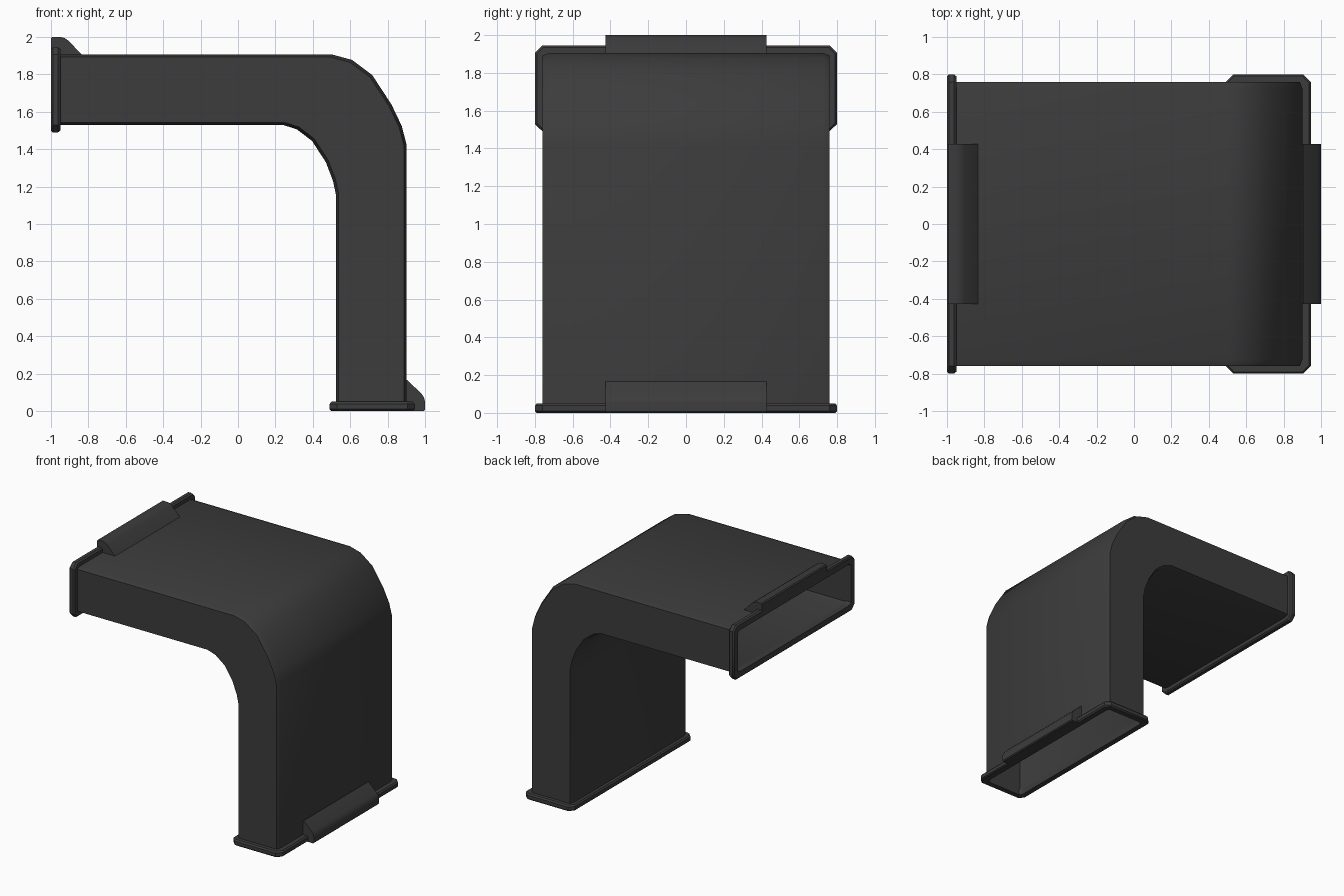
import bpy, bmesh

if "Cube" in bpy.data.objects:
    bpy.data.objects.remove(bpy.data.objects["Cube"])

HALF_W = 0.76            # half width of the duct
LOW, HIGH = 1.53, 1.905  # inner and outer wall heights at each mouth


def finish(name, bm):
    bmesh.ops.recalc_face_normals(bm, faces=bm.faces)
    mesh = bpy.data.meshes.new(name)
    bm.to_mesh(mesh)
    bm.free()
    ob = bpy.data.objects.new(name, mesh)
    bpy.context.collection.objects.link(ob)
    mat = bpy.data.materials.get("dark_plastic") or bpy.data.materials.new("dark_plastic")
    mat.diffuse_color = (0.045, 0.045, 0.045, 1)
    mat.use_nodes = True
    mat.node_tree.nodes["Principled BSDF"].inputs["Base Color"].default_value = mat.diffuse_color
    mesh.materials.append(mat)
    bpy.ops.object.select_all(action='DESELECT')
    ob.select_set(True)
    bpy.context.view_layer.objects.active = ob
    bpy.ops.object.shade_smooth_by_angle(angle=0.56)
    return ob


def section(w, lo, hi, c):
    """Rectangle with chamfered corners as (y, height) points."""
    return [(-w, lo + c), (-w + c, lo), (w - c, lo), (w, lo + c),
            (w, hi - c), (w - c, hi), (-w + c, hi), (-w, hi - c)]


def loft(bm, loops, closed):
    rings = [[bm.verts.new(p) for p in loop] for loop in loops]
    pairs = list(zip(rings, rings[1:])) + ([(rings[-1], rings[0])] if closed else [])
    for a, b in pairs:
        n = len(a)
        for i in range(n):
            j = (i + 1) % n
            bm.faces.new((a[i], a[j], b[j], b[i]))
    return rings


def place(vertical, d, y, h):
    """d = depth from the mouth, h = height away from the wall side."""
    return (h - 1, y, d) if vertical else (d - 1, y, h)


# Hollow elbow duct: paired outer and inner outline points, outside then inside
outer = [(-0.995, HIGH), (0.508, HIGH), (0.61, 1.877), (0.717, 1.797),
         (0.82, 1.64), (0.875, 1.525), (0.9, 1.43), (0.9, 0.005)]
inner = [(-0.995, LOW), (0.24, LOW), (0.315, 1.506), (0.396, 1.444),
         (0.47, 1.33), (0.508, 1.23), (0.525, 1.15), (0.525, 0.005)]


def skin(inset):
    loops = []
    for (ox, oz), (ix, iz) in zip(outer, inner):
        t = inset / ((ox - ix) ** 2 + (oz - iz) ** 2) ** 0.5
        loops.append([(ix + (ox - ix) * f, y, iz + (oz - iz) * f)
                      for y, f in section(HALF_W - inset, t, 1 - t, 0.035)])
    return loops


bm = bmesh.new()
loft(bm, skin(0) + skin(0.015)[::-1], True)
finish("elbow_duct", bm)

# Mouth flanges and clip wedges, the same at both ends
rim = [(0, -0.015, 0.02), (0, 0.03, 0.035), (0.01, 0.04, 0.04),
       (0.038, 0.04, 0.04), (0.05, 0.03, 0.035), (0.05, -0.015, 0.02)]
wedge = [(0, HIGH - 0.012), (0, 1.992), (0.008, 2.0), (0.05, 2.0), (0.073, 1.994),
         (0.093, 1.981), (0.165, HIGH), (0.165, HIGH - 0.012)]
for end, vertical in (("upper", False), ("lower", True)):
    bm = bmesh.new()
    loft(bm, [[place(vertical, d, y, h) for y, h in
               section(HALF_W + o, LOW - o, HIGH + o, c)] for d, o, c in rim], True)
    finish(end + "_flange", bm)

    bm = bmesh.new()
    ends = loft(bm, [[place(vertical, d, y, h) for d, h in wedge]
                     for y in (-0.427, 0.427)], False)
    for ring in ends:
        bm.faces.new(ring)
    finish(end + "_clip_wedge", bm)
